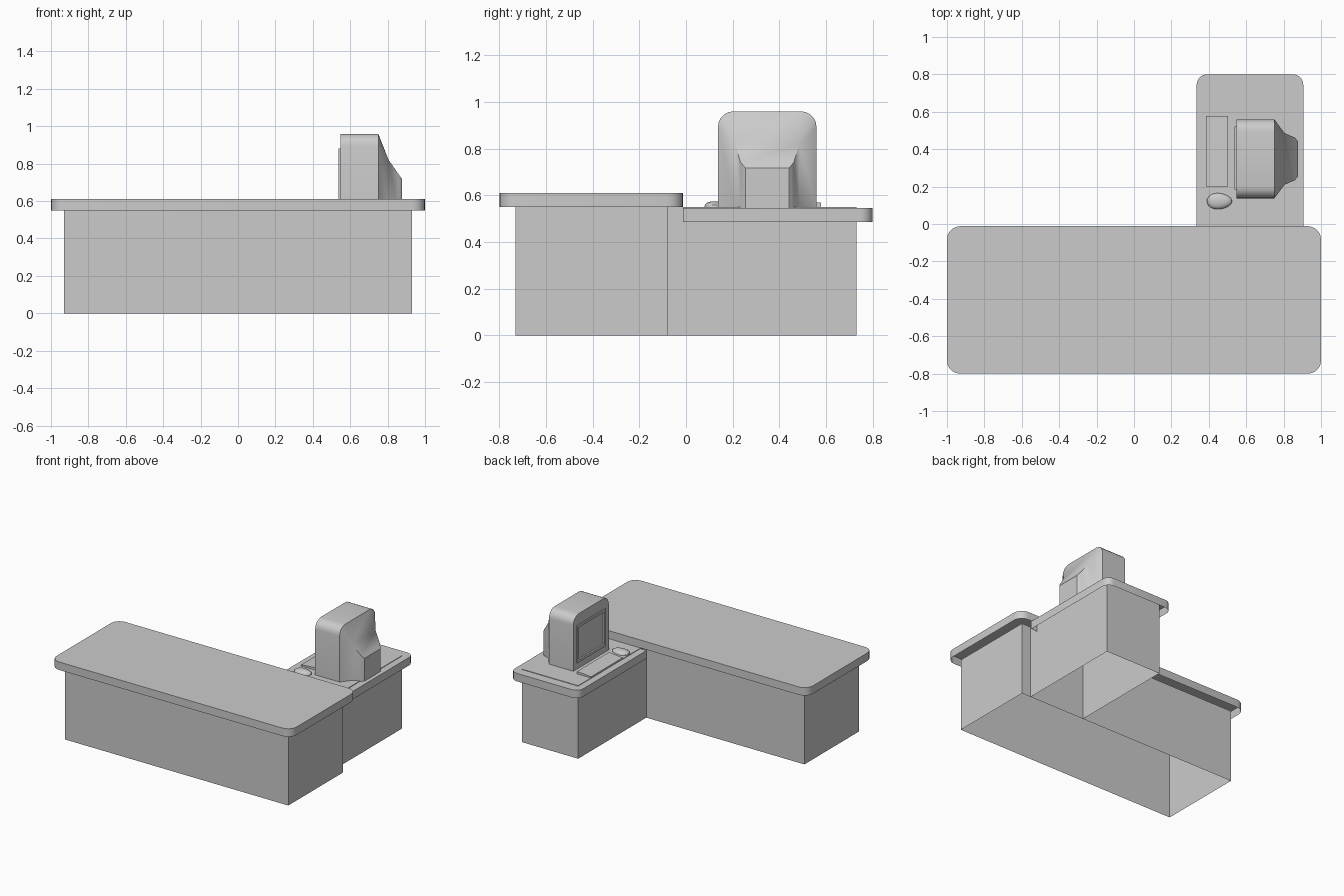
import bpy, bmesh, math

cube = bpy.data.objects.get("Cube")
if cube:
    bpy.data.objects.remove(cube, do_unlink=True)

grey = bpy.data.materials.new("plain grey")
grey.use_nodes = True
colour = (0.6, 0.6, 0.6, 1)
grey.diffuse_color = colour
grey.node_tree.nodes["Principled BSDF"].inputs["Base Color"].default_value = colour


def finish(bm, name):
    """Turn a bmesh into a named, shaded object."""
    bmesh.ops.remove_doubles(bm, verts=bm.verts, dist=0.0001)
    bmesh.ops.recalc_face_normals(bm, faces=bm.faces)
    mesh = bpy.data.meshes.new(name)
    bm.to_mesh(mesh)
    bm.free()
    mesh.materials.append(grey)
    obj = bpy.data.objects.new(name, mesh)
    bpy.context.collection.objects.link(obj)
    bpy.ops.object.select_all(action='DESELECT')
    bpy.context.view_layer.objects.active = obj
    obj.select_set(True)
    bpy.ops.object.shade_smooth_by_angle(angle=math.radians(30))
    return obj


def outline(u0, u1, v0, v1, radii, steps=5):
    """Rectangle with a radius per corner, anticlockwise from the upper right."""
    corners = [(u1, v1, -1, -1), (u0, v1, 1, -1), (u0, v0, 1, 1), (u1, v0, -1, 1)]
    points = []
    for i, ((u, v, du, dv), r) in enumerate(zip(corners, radii)):
        for s in range(steps + 1):
            a = (i + s / steps) * math.pi / 2
            points.append((u + du * r + r * math.cos(a), v + dv * r + r * math.sin(a)))
    return points


def loft(name, rings, cap_first=True, cap_last=True):
    """Skin a list of matching rings of 3D points."""
    bm = bmesh.new()
    loops = [[bm.verts.new(p) for p in ring] for ring in rings]
    n = len(loops[0])
    for a, b in zip(loops, loops[1:]):
        for i in range(n):
            j = (i + 1) % n
            bm.faces.new((a[i], a[j], b[j], b[i]))
    if cap_first:
        bm.faces.new(loops[0])
    if cap_last:
        bm.faces.new(loops[-1])
    return finish(bm, name)


def open_block(name, x0, x1, y0, y1, z0, z1, radii=(0, 0, 0, 0)):
    """Upright shell with a lid and no underside."""
    pts = outline(x0, x1, y0, y1, radii)
    return loft(name, [[(x, y, z) for x, y in pts] for z in (z0, z1)], cap_first=False)


# Desk bodies and tops
open_block("main_desk_body", -0.93, 0.93, -0.73, -0.08, 0, 0.55)
open_block("main_desk_top", -1, 1, -0.8, -0.012, 0.55, 0.61, (0.07,) * 4)
open_block("side_desk_body", 0.387, 0.853, -0.08, 0.73, 0, 0.55)
open_block("side_desk_top", 0.335, 0.905, -0.012, 0.8, 0.486, 0.546, (0.055, 0.055, 0, 0))

# Monitor case: x, half width, top height, top corner radius
MID, DESK = 0.348, 0.547
sections = [(0.547, 0.211, 0.96, 0.065), (0.75, 0.211, 0.96, 0.065),
            (0.805, 0.138, 0.82, 0), (0.86, 0.114, 0.742, 0), (0.877, 0.094, 0.718, 0)]
loft("monitor_case", [[(x, y, z) for y, z in outline(MID - w, MID + w, DESK, top, (r, r, 0, 0))]
                      for x, w, top, r in sections])


# Screen frame stepping in to a recessed screen
def screen_ring(x, inset):
    return [(x, y, z) for y, z in outline(0.185 + inset, 0.522 - inset,
                                         0.6 + inset, 0.88 - inset, (0,) * 4)]


loft("screen_frame", [screen_ring(0.547, 0), screen_ring(0.538, 0),
                      screen_ring(0.538, 0.018), screen_ring(0.545, 0.022)], cap_first=False)

# Keyboard: a low wedge rising towards the monitor
wedge = [(0.386, DESK), (0.502, DESK), (0.502, 0.569), (0.386, 0.559)]
loft("keyboard", [[(x, y, z) for x, z in wedge] for y in (0.2, 0.578)])

# Mouse: a half egg, blunter at the left-hand end
bm = bmesh.new()
bmesh.ops.create_uvsphere(bm, u_segments=24, v_segments=12, radius=1)
bmesh.ops.bisect_plane(bm, geom=bm.verts[:] + bm.edges[:] + bm.faces[:], dist=0.0001,
                       plane_co=(0, 0, 0), plane_no=(0, 0, -1), clear_outer=True)
for v in bm.verts:
    x, y, z = v.co
    v.co = (0.457 + 0.068 * x, 0.122 + (0.043 - 0.006 * x) * y, DESK + 0.028 * z ** 0.7 if z > 0 else DESK)
finish(bm, "mouse")
